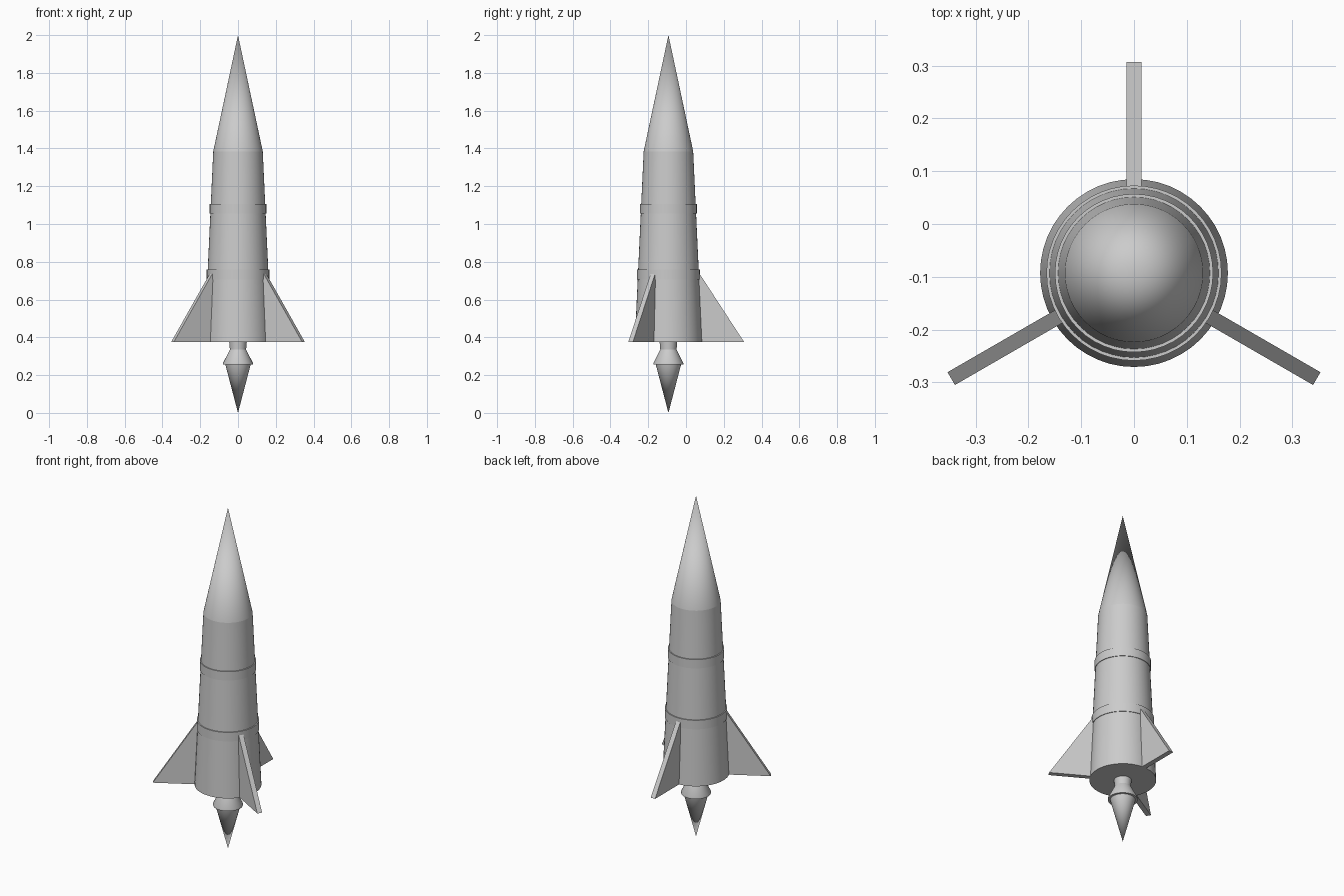
import bpy, math

if "Cube" in bpy.data.objects:
    bpy.data.objects.remove(bpy.data.objects["Cube"])

CY = -0.093          # rocket axis lies forward of the origin
SEG = 48

grey = bpy.data.materials.new("light grey")
grey.diffuse_color = (0.6, 0.6, 0.6, 1)
grey.use_nodes = True
grey.node_tree.nodes["Principled BSDF"].inputs["Base Color"].default_value = grey.diffuse_color


def make_object(name, verts, faces, smooth):
    me = bpy.data.meshes.new(name)
    me.from_pydata(verts, [], faces)
    me.materials.append(grey)
    ob = bpy.data.objects.new(name, me)
    bpy.context.collection.objects.link(ob)
    if smooth:
        bpy.ops.object.select_all(action='DESELECT')
        ob.select_set(True)
        bpy.context.view_layer.objects.active = ob
        bpy.ops.object.shade_smooth_by_angle(angle=math.radians(30))
    return ob


def lathe(name, profile):
    """Solid of revolution; profile is (radius, z) from bottom to top, radius 0 is a tip."""
    verts, rings, faces = [], [], []
    for r, z in profile:
        n = 1 if r == 0 else SEG
        rings.append([len(verts) + i for i in range(n)])
        for i in range(n):
            a = 2 * math.pi * i / SEG
            verts.append((r * math.cos(a), CY + r * math.sin(a), z))
    for lo, hi in zip(rings, rings[1:]):
        for i in range(SEG):
            j = (i + 1) % SEG
            if len(lo) == 1:
                faces.append((lo[0], hi[j], hi[i]))
            elif len(hi) == 1:
                faces.append((lo[i], lo[j], hi[0]))
            else:
                faces.append((lo[i], lo[j], hi[j], hi[i]))
    if len(rings[0]) > 1:
        faces.append(rings[0][::-1])
    if len(rings[-1]) > 1:
        faces.append(rings[-1])
    return make_object(name, verts, faces, True)


# Tapered hull and pointed nose
lathe("body", [(0.178, 0.376), (0.131, 1.385)])
lathe("nose_cone", [(0.131, 1.385), (0, 2.0)])

# Raised bands round the hull
lathe("upper_band", [(0.150, 1.055), (0.150, 1.107)])
lathe("lower_band", [(0.166, 0.705), (0.166, 0.758)])

# Engine nozzle and flame
lathe("nozzle", [(0.079, 0.255), (0.079, 0.264), (0.043, 0.335), (0.047, 0.380)])
lathe("flame", [(0, 0.0), (0.067, 0.256)])

# Three triangular fins, evenly spaced
outline = [(0.12, 0.376), (0.40, 0.376), (0.164, 0.738), (0.12, 0.738)]
for k, label in enumerate(("back", "left", "right")):
    a = math.radians(90 + 120 * k)
    c, s = math.cos(a), math.sin(a)
    verts = [(r * c - t * s, CY + r * s + t * c, z)
             for t in (-0.014, 0.014) for r, z in outline]
    faces = [(0, 1, 2, 3), (7, 6, 5, 4)]
    faces += [(i, i + 4, (i + 1) % 4 + 4, (i + 1) % 4) for i in range(4)]
    make_object(label + "_fin", verts, faces, False)
